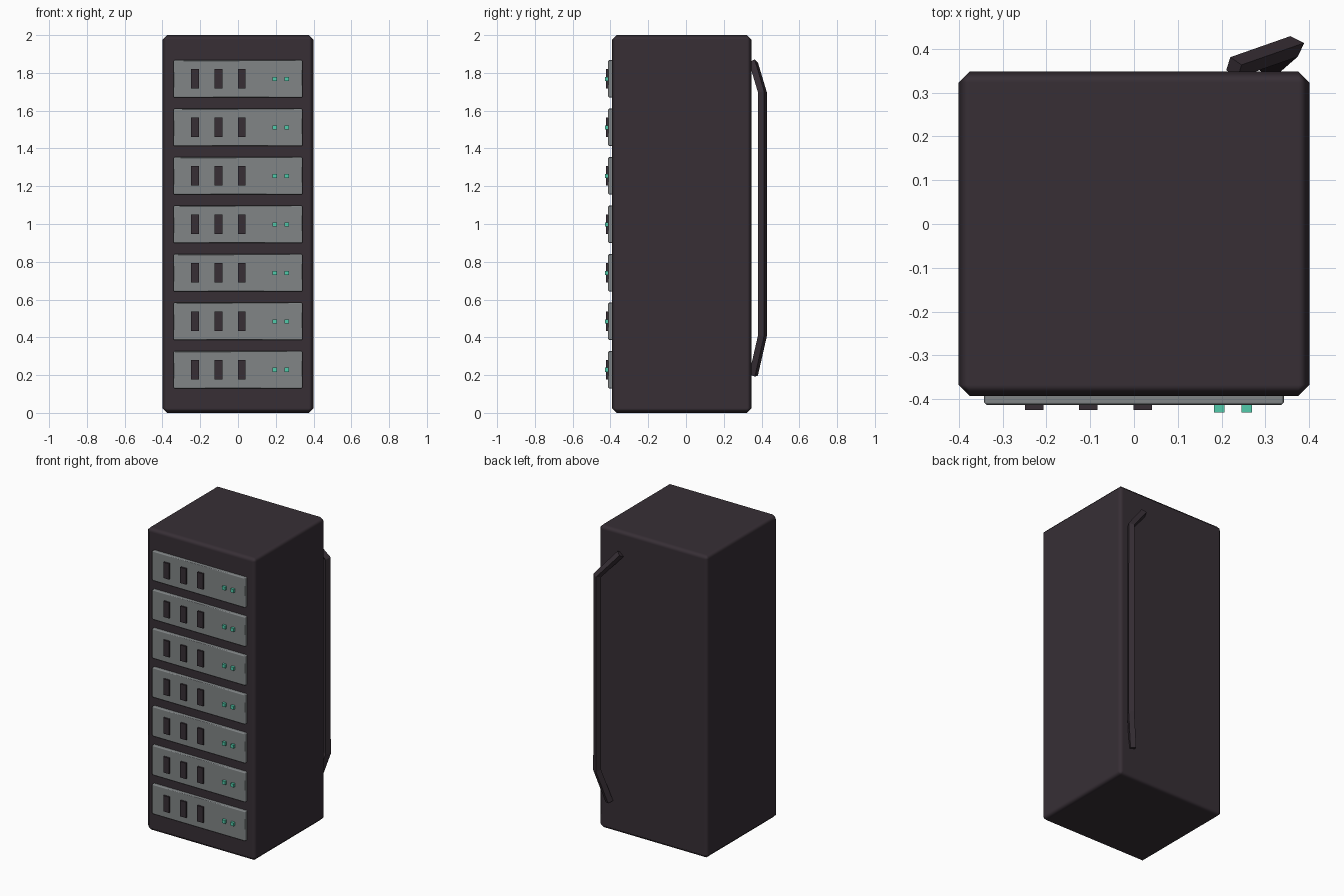
import bpy

if "Cube" in bpy.data.objects:
    bpy.data.objects.remove(bpy.data.objects["Cube"], do_unlink=True)


def material(name, rgb):
    m = bpy.data.materials.new(name)
    m.use_nodes = True
    color = (*rgb, 1)
    m.diffuse_color = color
    m.node_tree.nodes["Principled BSDF"].inputs["Base Color"].default_value = color
    return m


DARK = material("dark plum", (0.038, 0.028, 0.036))
GREY = material("panel grey", (0.22, 0.235, 0.24))
GREEN = material("light green", (0.085, 0.6, 0.41))


def box(name, lo, hi, mat, bevel=0):
    """Axis-aligned box between two corners, optionally chamfered."""
    mid = [(a + b) / 2 for a, b in zip(lo, hi)]
    bpy.ops.mesh.primitive_cube_add(size=1, location=mid)
    ob = bpy.context.object
    ob.name = name
    ob.scale = [b - a for a, b in zip(lo, hi)]
    bpy.ops.object.transform_apply(location=False, rotation=False, scale=True)
    ob.data.materials.append(mat)
    if bevel:
        bpy.ops.object.shade_smooth()
        mod = ob.modifiers.new("chamfer", "BEVEL")
        mod.width = bevel
        mod.segments = 1
        mod.harden_normals = True
    return ob


# Cabinet
box("cabinet", (-0.4, -0.392, 0), (0.4, 0.348, 2), DARK, 0.025)

# Server units, each with three slots and two lights
for i in range(7):
    z = 0.228 + i * 0.2567
    box(f"panel_{i + 1}", (-0.342, -0.413, z - 0.099), (0.342, -0.385, z + 0.099), GREY, 0.006)
    for j in range(3):
        x = -0.228 + j * 0.124
        box(f"slot_{i + 1}_{j + 1}", (x - 0.021, -0.424, z - 0.052),
            (x + 0.021, -0.405, z + 0.052), DARK)
    for j in range(2):
        x = 0.195 + j * 0.062
        box(f"light_{i + 1}_{j + 1}", (x - 0.012, -0.43, z - 0.011),
            (x + 0.012, -0.405, z + 0.011), GREEN)

# Four-sided cable running down the back
curve = bpy.data.curves.new("back_cable", "CURVE")
curve.dimensions = "3D"
curve.bevel_depth = 0.025
curve.bevel_resolution = 0
curve.use_fill_caps = True
path = [(0.228, 0.357, 1.855), (0.365, 0.405, 1.695), (0.365, 0.405, 0.41), (0.31, 0.357, 0.2)]
spline = curve.splines.new("POLY")
spline.points.add(len(path) - 1)
for point, co in zip(spline.points, path):
    point.co = (*co, 1)
spline.use_smooth = False
curve.materials.append(DARK)
cable = bpy.data.objects.new("back_cable", curve)
bpy.context.collection.objects.link(cable)
